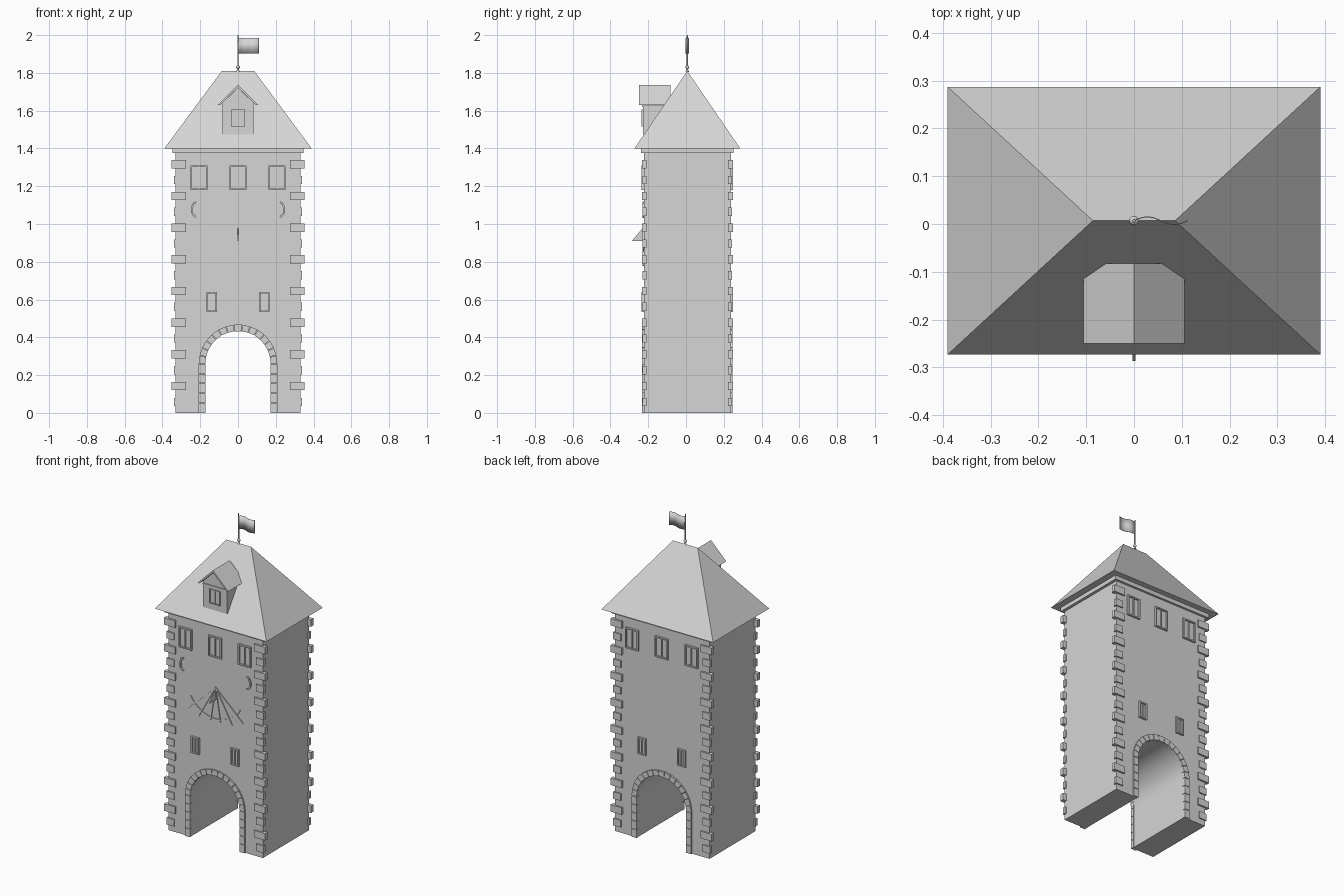
import bpy, bmesh
from math import sin, cos, pi, radians
from mathutils import Vector, Matrix

cube = bpy.data.objects.get("Cube")
if cube:
    bpy.data.objects.remove(cube, do_unlink=True)

stone = bpy.data.materials.new("light_grey_stone")
stone.use_nodes = True
GREY = (0.67, 0.67, 0.67, 1)
stone.diffuse_color = GREY
stone.node_tree.nodes["Principled BSDF"].inputs["Base Color"].default_value = GREY

YC, HALF_Y, HALF_X = 0.007, 0.23, 0.33     # tower centre line and half sizes
SPRING, R_IN, R_OUT = 0.26, 0.175, 0.208   # gate arch


def finish(name, bm, smooth=False):
    bmesh.ops.recalc_face_normals(bm, faces=bm.faces)
    mesh = bpy.data.meshes.new(name)
    bm.to_mesh(mesh)
    bm.free()
    mesh.materials.append(stone)
    obj = bpy.data.objects.new(name, mesh)
    bpy.context.collection.objects.link(obj)
    if smooth:
        bpy.ops.object.select_all(action='DESELECT')
        obj.select_set(True)
        bpy.context.view_layer.objects.active = obj
        bpy.ops.object.shade_smooth_by_angle(angle=radians(30))
    return obj


def prism(bm, outline, y0, y1):
    """Extrude an x-z outline from y0 to y1."""
    face = bm.faces.new([bm.verts.new((x, y0, z)) for x, z in outline])
    grown = bmesh.ops.extrude_face_region(bm, geom=[face])["geom"]
    for v in grown:
        if isinstance(v, bmesh.types.BMVert):
            v.co.y = y1


def box(bm, x0, x1, y0, y1, z0, z1):
    prism(bm, [(x0, z0), (x1, z0), (x1, z1), (x0, z1)], y0, y1)


def bar(bm, a, b, width, y0, y1):
    """Flat strip between two x-z points."""
    a, b = Vector(a), Vector(b)
    n = (b - a).orthogonal().normalized() * width / 2
    prism(bm, [a - n, b - n, b + n, a + n], y0, y1)


def wall_y(side, out):
    return YC + side * (HALF_Y + out)


def arc(radius, steps):
    return [(radius * cos(pi * i / steps), SPRING + radius * sin(pi * i / steps))
            for i in range(steps + 1)]


# Tower body with the gate passage running through it
bm = bmesh.new()
outline = [(HALF_X, 0), (HALF_X, 1.4), (-HALF_X, 1.4), (-HALF_X, 0), (-R_IN, 0)]
outline += arc(R_IN, 24)[::-1] + [(R_IN, 0)]
prism(bm, outline, wall_y(-1, 0), wall_y(1, 0))
finish("tower_body", bm, True)

# Cornice under the eaves
bm = bmesh.new()
box(bm, -0.348, 0.348, wall_y(-1, 0.014), wall_y(1, 0.014), 1.375, 1.4)
finish("cornice", bm)

# Corner stones, alternating long and short
bm = bmesh.new()
for side in (-1, 1):
    for hand in (-1, 1):
        for i in range(16):
            z = 0.058 + i * 0.0839
            x0, x1, out = (0.275, 0.353, 0.011) if i % 2 else (0.286, 0.338, 0.007)
            box(bm, hand * x0, hand * x1, wall_y(side, out), wall_y(side, -0.014),
                z - 0.022, z + 0.022)
finish("corner_stones", bm)

# Gate surround: jamb blocks and wedge stones
bm = bmesh.new()
GAP = 0.0015
for side in (-1, 1):
    y0, y1 = wall_y(side, 0.009), wall_y(side, -0.014)
    for hand in (-1, 1):
        for i in range(5):
            h = SPRING / 5
            box(bm, hand * (R_IN - 0.002), hand * R_OUT, y0, y1, i * h + (GAP if i else 0), (i + 1) * h - GAP)
    for i in range(15):
        a0, a1 = (pi * i / 15 + 0.007, pi * (i + 1) / 15 - 0.007)
        prism(bm, [(r * cos(a), SPRING + r * sin(a)) for r, a in
                   ((R_IN - 0.002, a0), (R_OUT, a0), (R_OUT, a1), (R_IN - 0.002, a1))], y0, y1)
finish("gate_surround", bm)


def window(bm, x, z0, z1, width, base, out_dir, border=0.008, depth=0.012):
    """Raised frame, recessed panes and a central mullion."""
    w, outer, inner = width / 2, base + out_dir * depth, base - out_dir * 0.01
    box(bm, x - w, x - w + border, inner, outer, z0, z1)
    box(bm, x + w - border, x + w, inner, outer, z0, z1)
    box(bm, x - w + border, x + w - border, inner, outer, z0, z0 + border)
    box(bm, x - w + border, x + w - border, inner, outer, z1 - border, z1)
    box(bm, x - 0.003, x + 0.003, inner, base + out_dir * depth * 0.7, z0 + border, z1 - border)
    box(bm, x - w + border, x + w - border, inner, base + out_dir * 0.002, z0 + border, z1 - border)


# Upper and lower windows on front and back
for side, label in ((-1, "front"), (1, "back")):
    bm = bmesh.new()
    for x in (-0.207, 0, 0.207):
        window(bm, x, 1.18, 1.31, 0.09, wall_y(side, 0), side)
    for x in (-0.138, 0.138):
        window(bm, x, 0.535, 0.64, 0.056, wall_y(side, 0), side)
    finish(label + "_windows", bm)

# Hipped main roof
bm = bmesh.new()
eaves = [bm.verts.new((sx * 0.39, YC + sy * 0.28, 1.4))
         for sx, sy in ((-1, -1), (1, -1), (1, 1), (-1, 1))]
left, right = (bm.verts.new((x, YC, 1.81)) for x in (-0.086, 0.086))
a, b, c, d = eaves
for corners in ((a, b, right, left), (c, d, left, right), (b, c, right), (d, a, left), (d, c, b, a)):
    bm.faces.new(corners)
finish("main_roof", bm)

# Dormer: gabled wall, window and roof slabs
bm = bmesh.new()
prism(bm, [(-0.083, 1.475), (0.083, 1.475), (0.083, 1.64), (0, 1.722), (-0.083, 1.64)], -0.228, -0.09)
finish("dormer_wall", bm)
bm = bmesh.new()
window(bm, 0, 1.515, 1.605, 0.075, -0.228, -1, 0.006, 0.008)
box(bm, -0.083, 0.083, -0.233, -0.22, 1.62, 1.628)
finish("dormer_window", bm)
bm = bmesh.new()
prism(bm, [(-0.106, 1.631), (-0.096, 1.629), (0, 1.722), (0.096, 1.629),
           (0.106, 1.631), (0, 1.737)], -0.25, -0.083)
finish("dormer_roof", bm)

# Sundial: hour lines, dial arc and pointer
FRONT = wall_y(-1, 0)
TOP = Vector((0, 0.99))


def dial(angle, length):
    return TOP + length * Vector((sin(angle), -cos(angle)))


bm = bmesh.new()
for degrees, length in ((9, 0.215), (29, 0.24), (47, 0.265)):
    for hand in (-1, 1):
        bar(bm, TOP, dial(hand * radians(degrees), length), 0.007, FRONT - 0.006, FRONT + 0.004)
marks = [dial(radians(-60 + 120 * i / 16), 0.2) for i in range(17)]
for p, q in zip(marks, marks[1:]):
    bar(bm, p, q, 0.006, FRONT - 0.005, FRONT + 0.004)
finish("sundial_lines", bm)

bm = bmesh.new()
blade = [bm.verts.new((-0.003, y, z)) for y, z in
         ((FRONT + 0.003, 0.99), (-0.287, 0.91), (FRONT + 0.003, 0.91))]
face = bm.faces.new(blade)
for v in bmesh.ops.extrude_face_region(bm, geom=[face])["geom"]:
    if isinstance(v, bmesh.types.BMVert):
        v.co.x = 0.003
finish("sundial_pointer", bm)

# Curved wall ornaments either side of the dial
bm = bmesh.new()
for hand in (-1, 1):
    path = [(hand * x, z) for x, z in
            ((0.222, 1.115), (0.236, 1.108), (0.245, 1.08), (0.243, 1.058), (0.234, 1.045), (0.222, 1.037))]
    for p, q in zip(path, path[1:]):
        bar(bm, p, q, 0.01, FRONT - 0.008, FRONT + 0.004)
finish("wall_ornaments", bm)

# Flag pole with a ball at its foot
bm = bmesh.new()
bmesh.ops.create_cone(bm, cap_ends=True, segments=12, radius1=0.004, radius2=0.003, depth=0.2,
                      matrix=Matrix.Translation((0, YC, 1.9)))
bmesh.ops.create_uvsphere(bm, u_segments=12, v_segments=8, radius=0.01,
                          matrix=Matrix.Translation((0, YC, 1.83)))
bmesh.ops.create_cone(bm, cap_ends=True, segments=12, radius1=0.009, radius2=0.004, depth=0.012,
                      matrix=Matrix.Translation((0, YC, 1.812)))
finish("flag_pole", bm, True)

# Waving flag
bm = bmesh.new()
wave = [(0.112 * i / 14, YC + 0.008 * sin(2 * pi * i / 14)) for i in range(15)]
lower = [bm.verts.new((x, y, 1.902)) for x, y in wave]
upper = [bm.verts.new((x, y, 1.985)) for x, y in wave]
for i in range(14):
    bm.faces.new((lower[i], lower[i + 1], upper[i + 1], upper[i]))
flag = finish("flag", bm, True)
solid = flag.modifiers.new("thickness", 'SOLIDIFY')
solid.thickness = 0.002
solid.offset = 0
